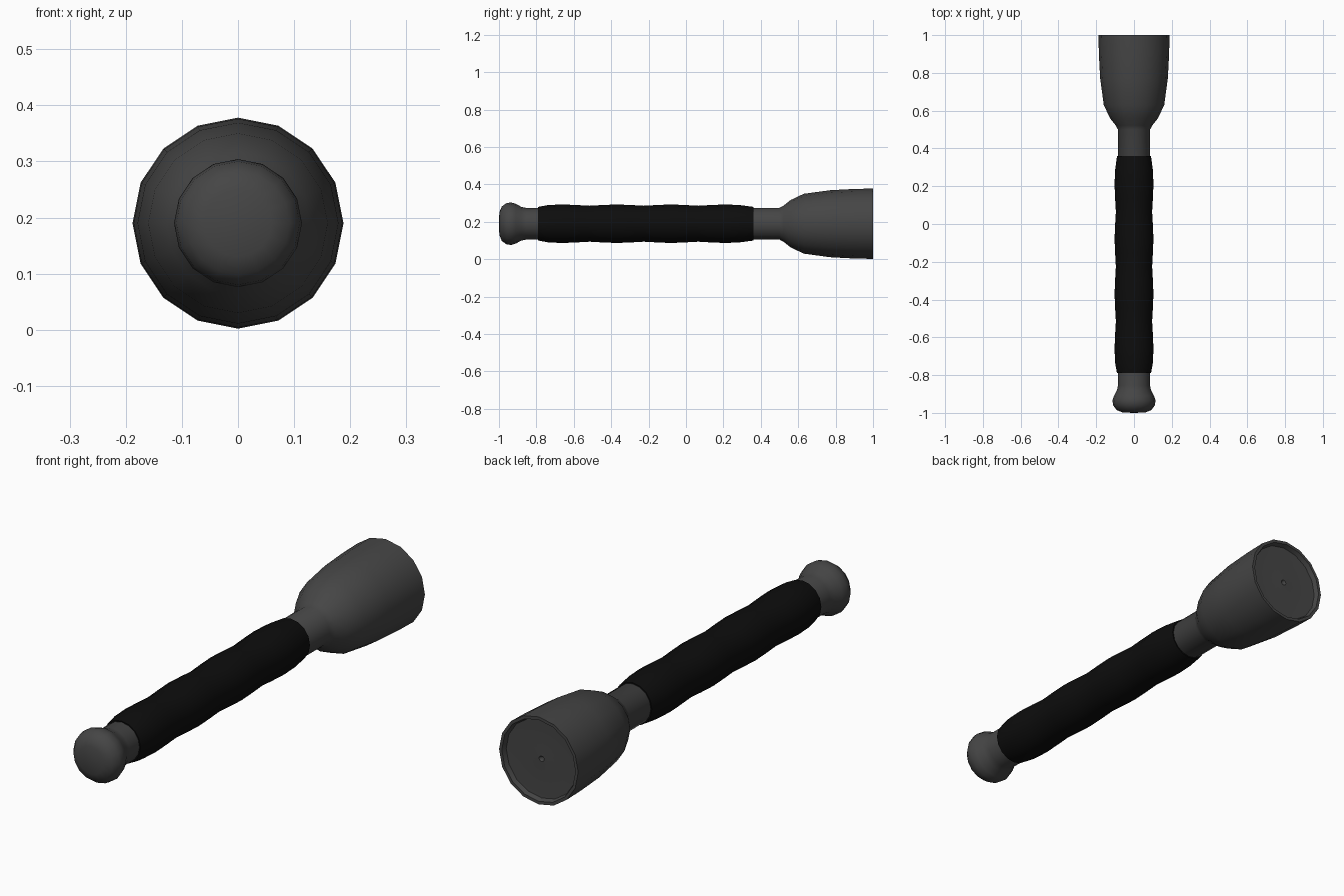
import bpy, bmesh, math

if "Cube" in bpy.data.objects:
    bpy.data.objects.remove(bpy.data.objects["Cube"])

SIDES = 16
AXIS_Z = 0.19


def paint(name, value):
    mat = bpy.data.materials.new(name)
    mat.diffuse_color = (value, value, value, 1)
    mat.use_nodes = True
    mat.node_tree.nodes["Principled BSDF"].inputs["Base Color"].default_value = mat.diffuse_color
    return mat


def lathe(name, profile, mat):
    """Revolve (y, radius) points around the long axis; radius 0 closes to a point."""
    bm = bmesh.new()
    rings = []
    for y, r in profile:
        n = SIDES if r > 0 else 1
        rings.append([bm.verts.new((r * math.sin(2 * math.pi * i / SIDES), y,
                                    AXIS_Z + r * math.cos(2 * math.pi * i / SIDES)))
                      for i in range(n)])
    for a, b in zip(rings, rings[1:]):
        for i in range(SIDES):
            j = (i + 1) % SIDES
            quad = [a[i % len(a)], a[j % len(a)], b[j % len(b)], b[i % len(b)]]
            bm.faces.new(list(dict.fromkeys(quad)))
    bmesh.ops.recalc_face_normals(bm, faces=bm.faces[:])
    mesh = bpy.data.meshes.new(name)
    bm.to_mesh(mesh)
    bm.free()
    mesh.materials.append(mat)
    obj = bpy.data.objects.new(name, mesh)
    bpy.context.collection.objects.link(obj)
    bpy.ops.object.select_all(action='DESELECT')
    obj.select_set(True)
    bpy.context.view_layer.objects.active = obj
    bpy.ops.object.shade_smooth_by_angle(angle=math.radians(45))
    return obj


metal = paint("dark_metal", 0.06)
rubber = paint("black_rubber", 0.004)

# Handle tube with rounded tail knob, flared head and recessed front
lathe("torch_body", [
    (-1.0, 0), (-0.998, 0.06), (-0.985, 0.092), (-0.96, 0.11), (-0.935, 0.114),
    (-0.91, 0.106), (-0.88, 0.09), (-0.855, 0.085), (0.5, 0.085),
    (0.522, 0.097), (0.56, 0.127), (0.63, 0.16), (0.77, 0.179), (0.9, 0.186),
    (1.0, 0.188), (1.0, 0.175), (0.98, 0.168)], metal)

# Shallow lens disc with a small dimple in the middle
lathe("lens", [(0.98, 0.168), (0.977, 0.09), (0.98, 0.012), (0.965, 0)], metal)

# Rubber grip with four finger swells
grip = [(-0.79, 0.084), (-0.79, 0.09)]
for k in range(4):
    mid = -0.66 + 0.29 * k
    grip += [(mid - 0.075, 0.1), (mid, 0.103), (mid + 0.075, 0.1)]
    if k < 3:
        grip.append((mid + 0.145, 0.096))
grip += [(0.36, 0.09), (0.36, 0.084)]
lathe("rubber_grip", grip, rubber)
